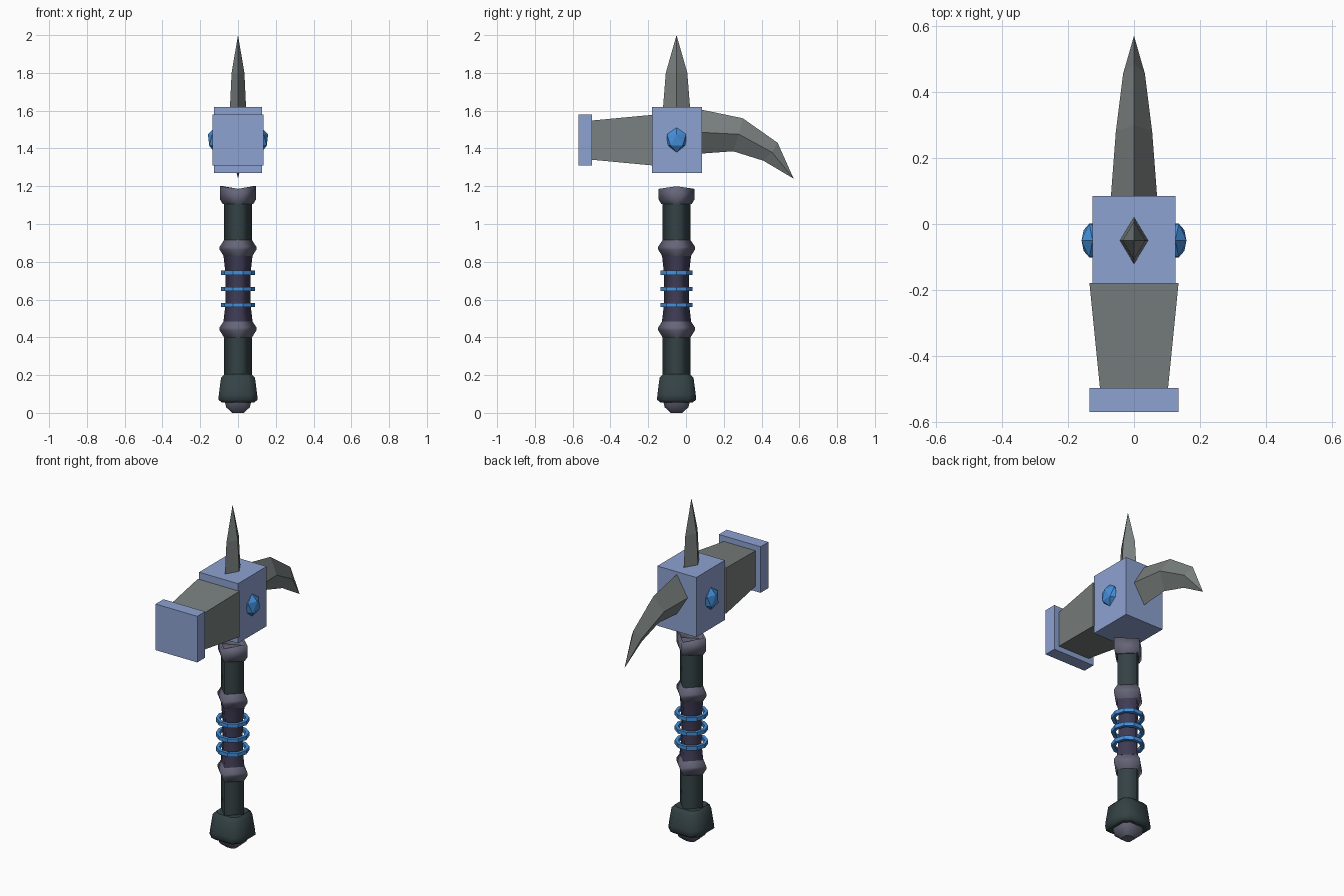
import bpy, bmesh, math
from mathutils import Vector, Matrix

if "Cube" in bpy.data.objects:
    bpy.data.objects.remove(bpy.data.objects["Cube"])

CY = -0.05  # handle axis in y


def material(name, rgb):
    m = bpy.data.materials.new(name)
    m.diffuse_color = (*rgb, 1)
    m.use_nodes = True
    m.node_tree.nodes["Principled BSDF"].inputs["Base Color"].default_value = m.diffuse_color
    return m


STEEL = material("blue_steel", (0.27, 0.36, 0.64))
IRON = material("iron", (0.19, 0.215, 0.21))
WOOD = material("dark_shaft", (0.035, 0.055, 0.06))
TRIM = material("trim", (0.13, 0.13, 0.19))
WRAP = material("grip_wrap", (0.05, 0.045, 0.09))
BLUE = material("bright_blue", (0.06, 0.28, 0.72))


def finish(name, bm, mat):
    bmesh.ops.remove_doubles(bm, verts=bm.verts[:], dist=1e-5)
    bmesh.ops.recalc_face_normals(bm, faces=bm.faces[:])
    me = bpy.data.meshes.new(name)
    bm.to_mesh(me)
    bm.free()
    me.materials.append(mat)
    ob = bpy.data.objects.new(name, me)
    bpy.context.collection.objects.link(ob)
    return ob


def loft(name, rings, mat, smooth=False, closed=False):
    """Skin a list of equal-length vertex rings; cap the ends unless closed."""
    bm = bmesh.new()
    vs = [[bm.verts.new(p) for p in r] for r in rings]
    n = len(vs[0])
    pairs = list(zip(vs, vs[1:])) + ([(vs[-1], vs[0])] if closed else [])
    for a, b in pairs:
        for i in range(n):
            j = (i + 1) % n
            bm.faces.new((a[i], a[j], b[j], b[i])).smooth = smooth
    if not closed:
        bm.faces.new(vs[0][::-1])
        bm.faces.new(vs[-1])
    return finish(name, bm, mat)


def polygon(n):
    return [(math.cos(2 * math.pi * i / n), math.sin(2 * math.pi * i / n)) for i in range(n)]


DIAMOND = polygon(4)
K = 0.62
CHAMFERED = [(1, -K), (1, K), (K, 1), (-K, 1), (-1, K), (-1, -K), (-K, -1), (K, -1)]


def upright(name, profile, section, mat, tilt=0, smooth=True, closed=False):
    """Sweep a (radius, z) profile around the handle axis with a given section."""
    rings = [[(x * r, CY + y * r, z + (tilt * abs(y) if z > 1.14 else 0)) for x, y in section]
             for r, z in profile]
    return loft(name, rings, mat, smooth, closed)


def box(name, x, y0, y1, z0, z1, mat):
    rings = [[(-x, y, z0), (x, y, z0), (x, y, z1), (-x, y, z1)] for y in (y0, y1)]
    return loft(name, rings, mat)


# Pommel
upright("pommel_cap", [(0.03, 0), (0.063, 0.03), (0.07, 0.06)], CHAMFERED, TRIM)
upright("pommel", [(0.085, 0.055), (0.104, 0.07), (0.101, 0.1), (0.09, 0.185), (0.072, 0.205)],
        CHAMFERED, WOOD)

# Four-sided handle
upright("lower_shaft", [(0.074, 0.19), (0.074, 0.405)], DIAMOND, WOOD)
upright("upper_shaft", [(0.074, 0.9), (0.074, 1.13)], DIAMOND, WOOD)
upright("grip", [(0.077, 0.485), (0.067, 0.57), (0.065, 0.655), (0.067, 0.742), (0.077, 0.835)],
        DIAMOND, WRAP)
for name, z in (("lower_band", 0.445), ("upper_band", 0.872)):
    upright(name, [(0.074, z - 0.045), (0.097, z - 0.008), (0.097, z + 0.008), (0.074, z + 0.043)],
            DIAMOND, TRIM)
upright("collar", [(0.08, 1.105), (0.095, 1.13), (0.095, 1.2), (0.078, 1.2), (0.07, 1.165)],
        DIAMOND, TRIM, tilt=-0.014)

# Blue grip rings
for i, z in enumerate((0.572, 0.656, 0.742)):
    upright(f"grip_ring_{i + 1}", [(0.07, z - 0.011), (0.089, z - 0.011),
                                   (0.089, z + 0.011), (0.07, z + 0.011)],
            polygon(10), BLUE, smooth=False, closed=True)

# Hammer head
box("head_block", 0.126, -0.18, 0.085, 1.27, 1.62, STEEL)
box("striking_plate", 0.135, -0.57, -0.497, 1.31, 1.58, STEEL)
loft("hammer_neck", [[(-x, y, a), (x, y, a), (x, y, b), (-x, y, b)] for x, y, a, b in
                     ((0.103, -0.497, 1.34, 1.548), (0.135, -0.178, 1.31, 1.578))], IRON)

# Top spike
loft("top_spike", [[(x * a, CY + y * b, z) for x, y in DIAMOND] for a, b, z in
                   ((0.043, 0.072, 1.61), (0.034, 0.057, 1.8), (0, 0, 2.0))], IRON)

# Curved rear pick: half width, then (y, z) of top ridge, side edge and bottom ridge
PICK = [(0.07, (0.083, 1.605), (0.083, 1.485), (0.083, 1.373)),
        (0.055, (0.30, 1.56), (0.28, 1.475), (0.25, 1.385)),
        (0.033, (0.485, 1.43), (0.455, 1.38), (0.41, 1.335)),
        (0, (0.57, 1.24), (0.57, 1.24), (0.57, 1.24))]
loft("rear_pick", [[(0, *t), (w, *s), (0, *b), (-w, *s)] for w, t, s, b in PICK], IRON)

# Side gems
for name, s in (("gem_right", 1), ("gem_left", -1)):
    bm = bmesh.new()
    bmesh.ops.create_icosphere(bm, subdivisions=1, radius=1)
    bm.transform(Matrix.Translation((0.125 * s, CY, 1.445))
                 @ Matrix.Diagonal((0.038 * s, 0.06, 0.066, 1)))
    finish(name, bm, BLUE)
